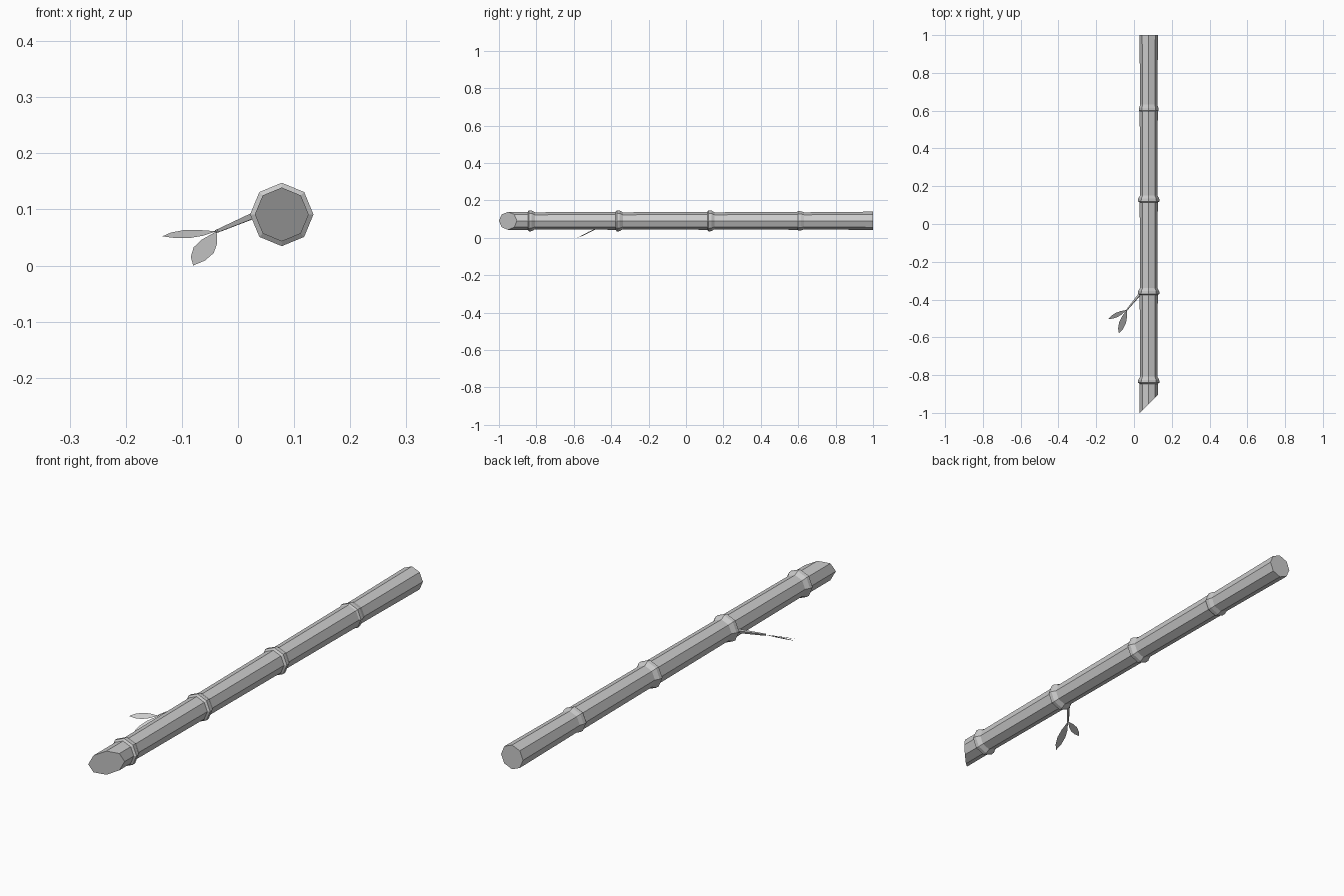
import bpy, bmesh, math
from mathutils import Vector

if "Cube" in bpy.data.objects:
    bpy.data.objects.remove(bpy.data.objects["Cube"])

CX, CZ, SIDES = 0.078, 0.091, 8


def make_object(name, verts, faces):
    mesh = bpy.data.meshes.new(name)
    mesh.from_pydata([tuple(v) for v in verts], [], faces)
    bm = bmesh.new()
    bm.from_mesh(mesh)
    bmesh.ops.recalc_face_normals(bm, faces=bm.faces)
    bm.to_mesh(mesh)
    bm.free()
    obj = bpy.data.objects.new(name, mesh)
    bpy.context.collection.objects.link(obj)
    return obj


# Cane: octagonal rings along y, with a flared node at each joint
profile = [(None, 0.048)]
for node in (-0.84, 0.12 - 0.49, 0.12, 0.60):
    flare = 0.052 if node == 0.60 else 0.0565
    profile += [(node - 0.006, 0.048), (node, flare),
                (node + 0.015, flare - 0.001), (node + 0.032, 0.0455)]
profile.append((1.0, 0.049))

verts, faces = [], []
for y, r in profile:
    for i in range(SIDES):
        a = 2 * math.pi * i / SIDES
        dx = r * math.cos(a)
        # the front end is cut off at 45 degrees
        yy = -1 + (dx + r) if y is None else y
        verts.append((CX + dx, yy, CZ + r * math.sin(a)))
for k in range(len(profile) - 1):
    for i in range(SIDES):
        j = (i + 1) % SIDES
        a, b = k * SIDES, (k + 1) * SIDES
        faces.append((a + i, a + j, b + j, b + i))
faces.append(tuple(range(SIDES)))
faces.append(tuple(range(len(verts) - SIDES, len(verts))))
make_object("bamboo_cane", verts, faces)

# Sprig: stem and two flat leaves sharing one plane
root = Vector((0.032, -0.37, 0.091))
fork = Vector((-0.038, -0.455, 0.061))
tips = [Vector((-0.135, -0.503, 0.052)), Vector((-0.080, -0.580, 0.0))]
normal = (tips[0] - fork).cross(tips[1] - fork).normalized()

# Stem: tapered four-sided twig
side = normal.cross(fork - root).normalized()
verts = []
for p, r in ((root, 0.008), (fork, 0.004)):
    verts += [p + side * r, p + normal * r, p - side * r, p - normal * r]
faces = [(i, (i + 1) % 4, (i + 1) % 4 + 4, i + 4) for i in range(4)]
make_object("sprig_stem", verts, faces + [(0, 1, 2, 3), (4, 5, 6, 7)])

# Leaves: pointed outlines
for n, tip in enumerate(tips):
    d = tip - fork
    w = normal.cross(d).normalized()
    half = 0.13 * d.length
    outline = [(0, 0), (0.3, 0.75), (0.55, 1), (0.8, 0.7),
               (1, 0), (0.8, -0.7), (0.55, -1), (0.3, -0.75)]
    pts = [fork + d * t + w * half * s for t, s in outline]
    make_object(f"leaf_{n + 1}", pts, [tuple(range(len(pts)))])
